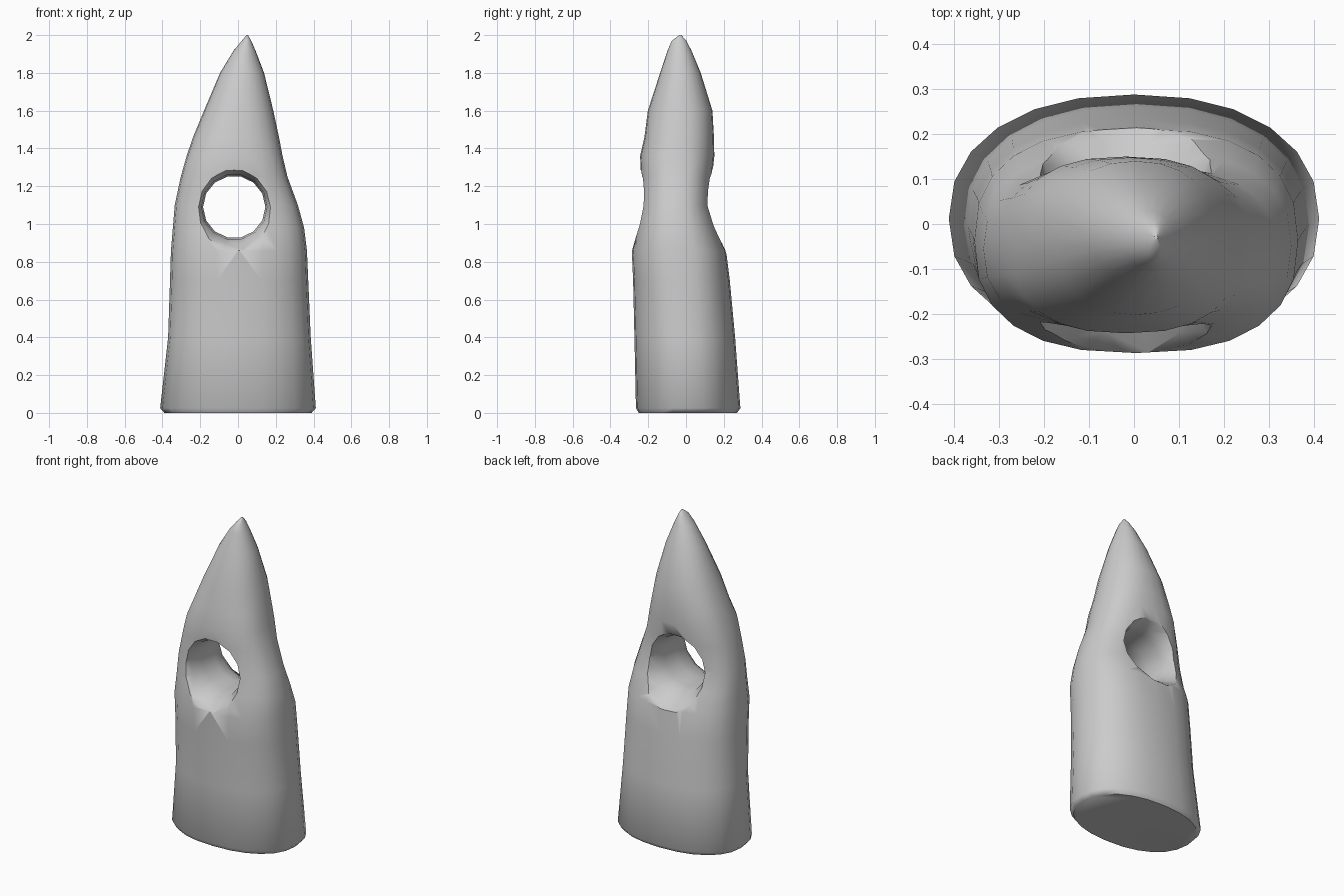
import bpy, bmesh, math

if "Cube" in bpy.data.objects:
    bpy.data.objects.remove(bpy.data.objects["Cube"])


def loft(name, rings, caps=True):
    """Skin a list of closed rings of points into one object."""
    bm = bmesh.new()
    loops = [[bm.verts.new(p) for p in ring] for ring in rings]
    for a, b in zip(loops, loops[1:]):
        n = len(a)
        for i in range(n):
            j = (i + 1) % n
            bm.faces.new((a[i], a[j], b[j], b[i]))
    bm.faces.new(loops[0][::-1])
    bm.faces.new(loops[-1])
    bmesh.ops.recalc_face_normals(bm, faces=bm.faces)
    mesh = bpy.data.meshes.new(name)
    bm.to_mesh(mesh)
    bm.free()
    obj = bpy.data.objects.new(name, mesh)
    bpy.context.collection.objects.link(obj)
    return obj


def oval(z, x0, x1, y0, y1, power, sides=24):
    """Rounded cross-section filling the given x and y limits."""
    def bend(v):
        return math.copysign(abs(v) ** (2 / power), v)
    ring = []
    for i in range(sides):
        a = 2 * math.pi * i / sides
        ring.append(((x0 + x1) / 2 + (x1 - x0) / 2 * bend(math.cos(a)),
                     (y0 + y1) / 2 + (y1 - y0) / 2 * bend(math.sin(a)), z))
    return ring


# Tapering body: height, left, right, front, back, squareness
sections = [
    (0.00, -0.39, 0.39, -0.25, 0.27, 2.25),
    (0.025, -0.412, 0.412, -0.265, 0.288, 2.25),
    (0.40, -0.37, 0.385, -0.273, 0.26, 2.3),
    (0.70, -0.36, 0.372, -0.280, 0.232, 2.4),
    (0.86, -0.355, 0.365, -0.287, 0.212, 2.5),
    (0.98, -0.345, 0.35, -0.262, 0.165, 2.5),
    (1.10, -0.335, 0.317, -0.243, 0.132, 2.5),
    (1.25, -0.303, 0.262, -0.238, 0.138, 2.5),
    (1.36, -0.272, 0.236, -0.243, 0.150, 2.5),
    (1.46, -0.238, 0.217, -0.220, 0.148, 2.3),
    (1.60, -0.180, 0.187, -0.202, 0.140, 2.2),
    (1.80, -0.095, 0.138, -0.137, 0.078, 2.0),
    (1.92, -0.022, 0.092, -0.097, 0.028, 2.0),
    (1.97, 0.020, 0.070, -0.075, 0.002, 2.0),
    (2.00, 0.045, 0.053, -0.035, -0.025, 2.0),
]
body = loft("pierced_tapered_body", [oval(*s) for s in sections])

# Flared cutter for the through hole: depth, radius
flare = [(-0.34, 0.27), (-0.285, 0.235), (-0.24, 0.20), (-0.19, 0.174), (-0.10, 0.165),
         (0.02, 0.165), (0.08, 0.174), (0.13, 0.20), (0.18, 0.235), (0.30, 0.30)]
sides = 14
cutter = loft("hole_cutter", [
    [(-0.02 + r * math.cos(2 * math.pi * i / sides), y,
      1.09 + r * math.sin(2 * math.pi * i / sides)) for i in range(sides)]
    for y, r in flare])
cutter.hide_render = True

# Cut the hole and shade smoothly
bpy.context.view_layer.objects.active = body
body.select_set(True)
mod = body.modifiers.new("hole", "BOOLEAN")
mod.operation = "DIFFERENCE"
mod.solver = "EXACT"
mod.object = cutter
bpy.ops.object.modifier_apply(modifier=mod.name)
bpy.data.objects.remove(cutter)
bpy.ops.object.shade_smooth_by_angle(angle=math.radians(50))
